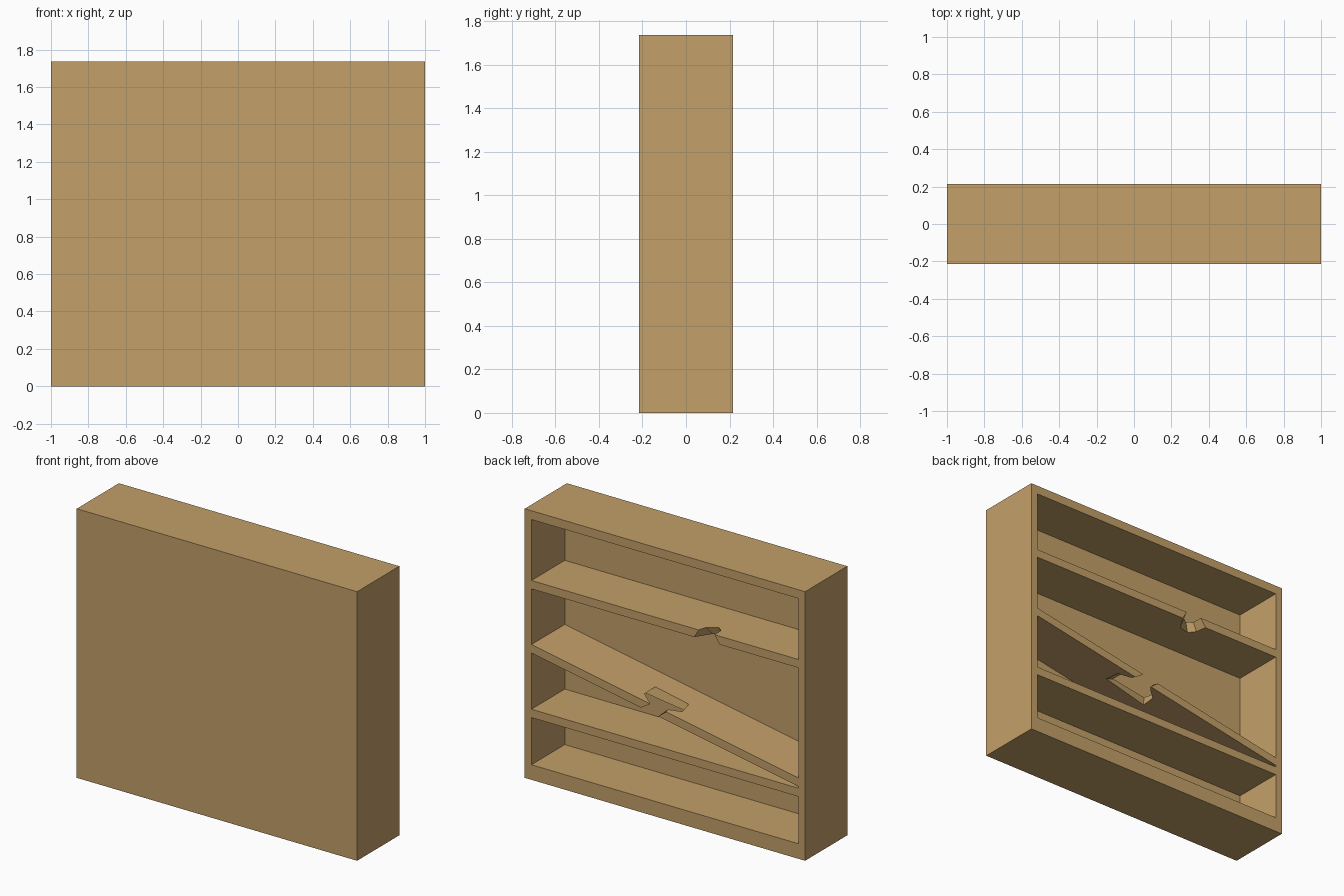
import bpy, bmesh

if "Cube" in bpy.data.objects:
    bpy.data.objects.remove(bpy.data.objects["Cube"])

W, D, H = 1.0, 0.215, 1.735      # half width, half depth, height
IN, PANEL = 0.952, -0.125        # inner half width, inner face of the closed panel
THICK = 0.054                    # shelf thickness

wood = bpy.data.materials.new("wood")
wood.diffuse_color = (0.55, 0.35, 0.14, 1)
wood.use_nodes = True
wood.node_tree.nodes["Principled BSDF"].inputs["Base Color"].default_value = wood.diffuse_color


def finish(name, bm):
    bmesh.ops.recalc_face_normals(bm, faces=bm.faces[:])
    mesh = bpy.data.meshes.new(name)
    bm.to_mesh(mesh)
    bm.free()
    mesh.materials.append(wood)
    ob = bpy.data.objects.new(name, mesh)
    bpy.context.collection.objects.link(ob)
    return ob


def box(name, x0, x1, y0, y1, z0, z1):
    bm = bmesh.new()
    bmesh.ops.create_cube(bm, size=1)
    for v in bm.verts:
        v.co.x = x1 if v.co.x > 0 else x0
        v.co.y = y1 if v.co.y > 0 else y0
        v.co.z = z1 if v.co.z > 0 else z0
    return finish(name, bm)


def shelf(name, z_left, z_right, bite_top=(), bite_bottom=()):
    """Board between the sides; a bite is (x, depth) points along its open edge."""
    def ring(bm, bite, drop):
        pts = [(-IN, D), (-IN, PANEL), (IN, PANEL), (IN, D)]
        pts += [(x, D - d) for x, d in bite]
        slope = (z_right - z_left) / (2 * IN)
        return [bm.verts.new((x, y, z_left + (x + IN) * slope - drop)) for x, y in pts]
    bm = bmesh.new()
    top, low = ring(bm, bite_top, 0), ring(bm, bite_bottom, THICK)
    bm.faces.new(top)
    bm.faces.new(low[::-1])
    n = len(top)
    for i in range(n):
        j = (i + 1) % n
        bm.faces.new((top[i], low[i], low[j], top[j]))
    return finish(name, bm)


# Outer case, open towards +y
box("closed_panel", -W, W, -D, PANEL, 0, H)
for side, s in (("left", -1), ("right", 1)):
    a, b = sorted((s * IN, s * W))
    box(side + "_side", a, b, PANEL, D, 0, H)
box("top_board", -IN, IN, PANEL, D, 1.678, H)
box("base_board", -IN, IN, PANEL, D, 0, 0.097)

# Lower shelf is whole
shelf("lower_shelf", 0.455, 0.455)

# Upper shelf with a small broken bite
shelf("upper_shelf", 1.285, 1.285,
      [(-0.24, 0), (-0.255, 0.055), (-0.315, 0.097), (-0.352, 0.07), (-0.354, 0)],
      [(-0.21, 0), (-0.272, 0.098), (-0.345, 0.117), (-0.38, 0.073), (-0.39, 0)])

# Slanted middle shelf with a large broken hole
shelf("slanted_shelf", 0.521, 0.872,
      [(0.105, 0), (0.13, 0.02), (0.192, 0.066), (0.195, 0.182), (-0.047, 0.176),
       (-0.07, 0.077), (0.0, 0.03), (-0.01, 0)],
      [(0.17, 0), (0.18, 0.025), (0.262, 0.06), (0.27, 0.155), (-0.044, 0.177),
       (-0.035, 0.079), (0.024, 0.03), (0.047, 0)])
